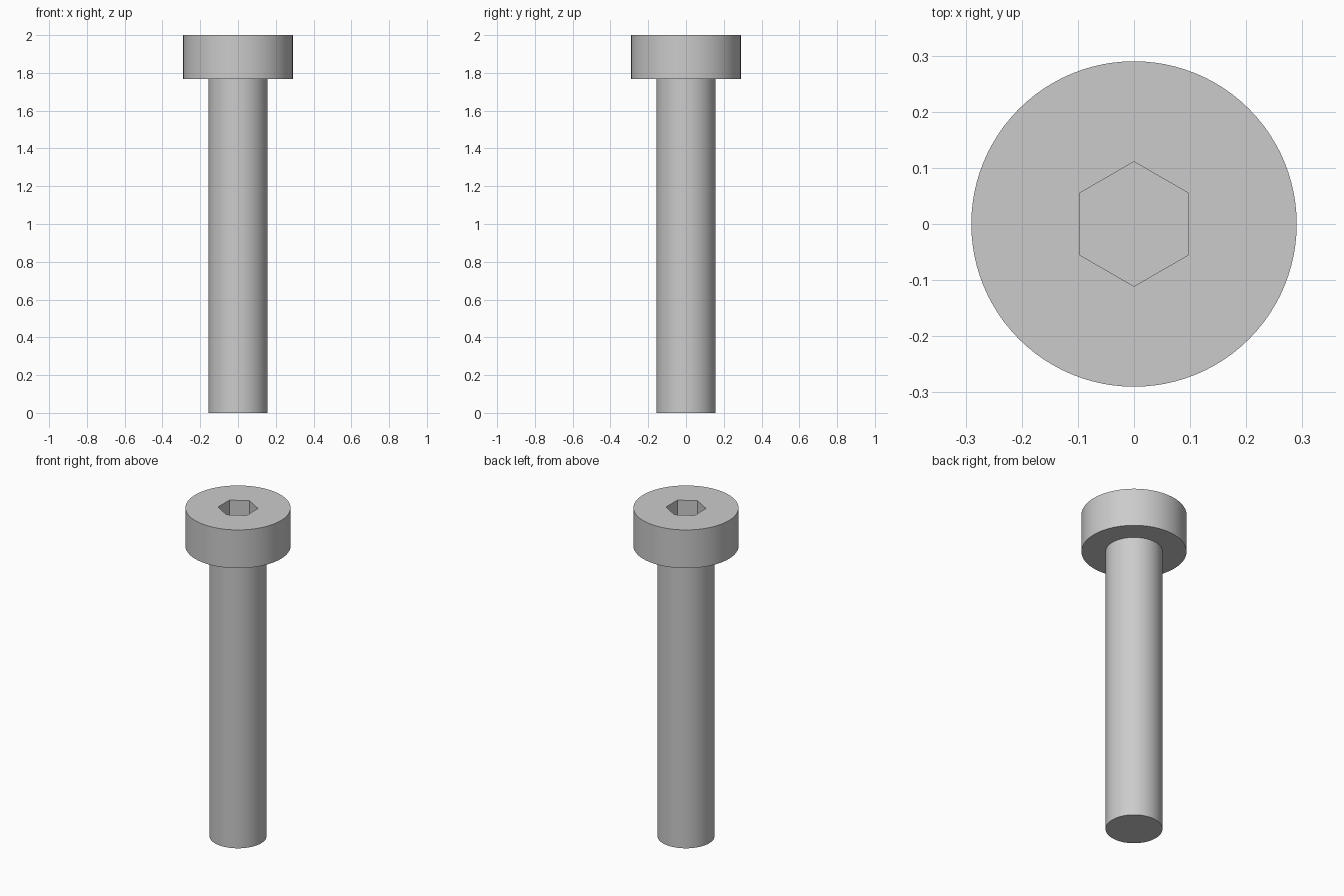
import bpy
import bmesh
from math import sin, cos, tau, radians

if "Cube" in bpy.data.objects:
    bpy.data.objects.remove(bpy.data.objects["Cube"], do_unlink=True)

SEGMENTS = 96
SHANK_R, HEAD_R, HEX_R = 0.157, 0.29, 0.111
HEAD_BOTTOM, TOP, SOCKET_DEPTH = 1.767, 2.0, 0.13

steel = bpy.data.materials.new("steel grey")
steel.use_nodes = True
colour = (0.6, 0.6, 0.6, 1)
steel.diffuse_color = colour
steel.node_tree.nodes["Principled BSDF"].inputs["Base Color"].default_value = colour


def lathe(name, profile, sides):
    """Stack rings of (radius, height) into a closed solid."""
    bm = bmesh.new()
    rings = [[bm.verts.new((r * sin(tau * i / sides), r * cos(tau * i / sides), z))
              for i in range(sides)] for r, z in profile]
    for a, b in zip(rings, rings[1:]):
        for i in range(sides):
            j = (i + 1) % sides
            bm.faces.new((a[i], a[j], b[j], b[i]))
    bm.faces.new(rings[0])
    bm.faces.new(rings[-1])
    bmesh.ops.recalc_face_normals(bm, faces=bm.faces)
    mesh = bpy.data.meshes.new(name)
    bm.to_mesh(mesh)
    bm.free()
    mesh.materials.append(steel)
    obj = bpy.data.objects.new(name, mesh)
    bpy.context.collection.objects.link(obj)
    return obj


# Shank and cylindrical head as one turned solid
screw = lathe("cap_screw", [(SHANK_R, 0), (SHANK_R, HEAD_BOTTOM),
                            (HEAD_R, HEAD_BOTTOM), (HEAD_R, TOP)], SEGMENTS)

# Hexagonal socket cut into the head, with corners toward front and back
cutter = lathe("socket_cutter", [(HEX_R, TOP - SOCKET_DEPTH), (HEX_R, TOP + 0.1)], 6)
cutter.hide_render = True
cut = screw.modifiers.new("hex_socket", "BOOLEAN")
cut.operation = "DIFFERENCE"
cut.solver = "EXACT"
cut.object = cutter

bpy.ops.object.select_all(action="DESELECT")
screw.select_set(True)
bpy.context.view_layer.objects.active = screw
bpy.ops.object.modifier_apply(modifier=cut.name)
bpy.data.objects.remove(cutter, do_unlink=True)

# Smooth round walls, crisp rims and socket edges
bpy.ops.object.shade_smooth_by_angle(angle=radians(30))
